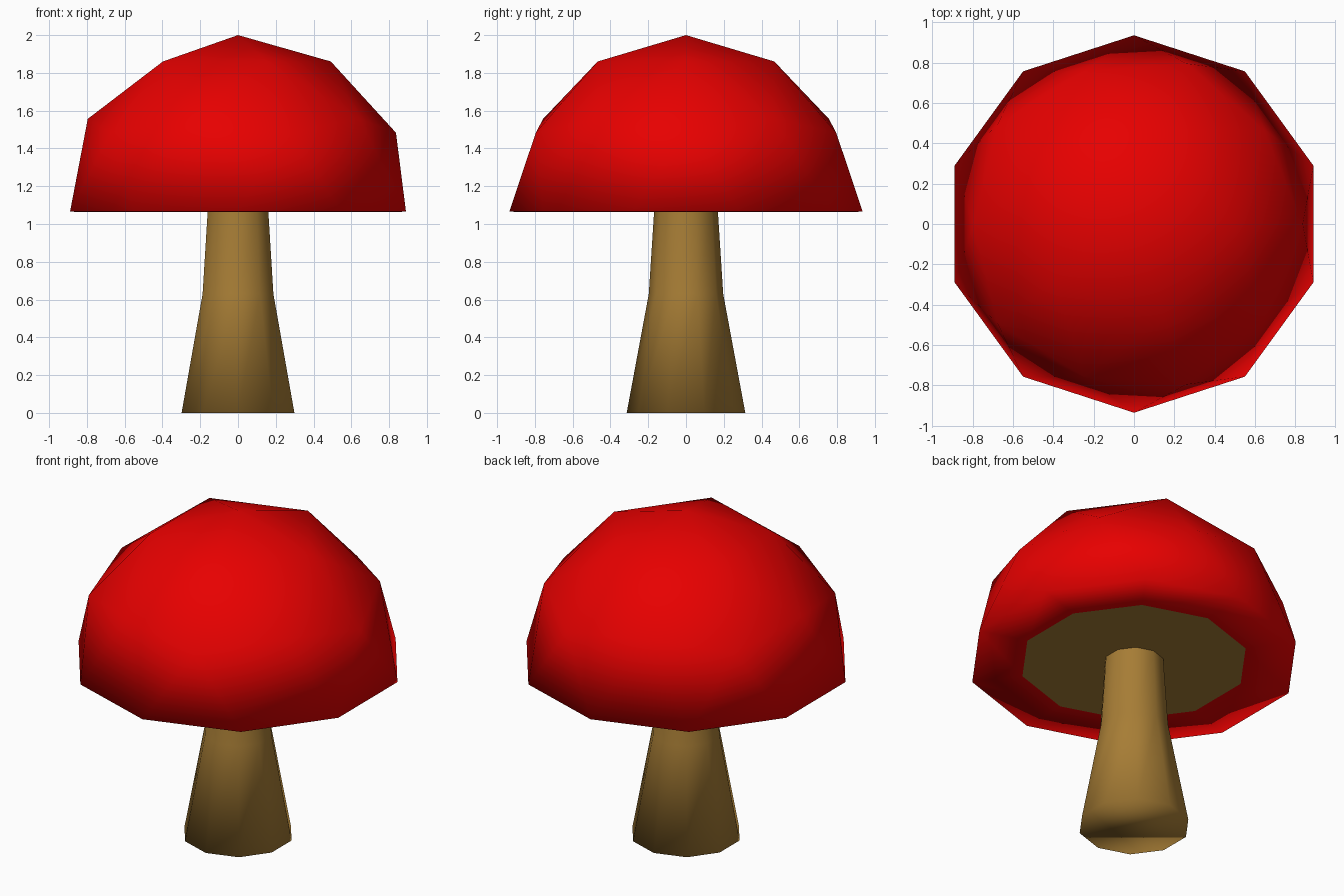
import bpy, bmesh, math

if "Cube" in bpy.data.objects:
    bpy.data.objects.remove(bpy.data.objects["Cube"])

CAP_R = 0.935                   # cap radius and height
RIM_Z = 2.0 - CAP_R             # cap rim height
GILL_Z, GILL_R = RIM_Z - 0.002, 0.645   # underside disc


def material(name, rgb):
    m = bpy.data.materials.new(name)
    m.diffuse_color = (*rgb, 1.0)
    m.use_nodes = True
    m.node_tree.nodes["Principled BSDF"].inputs["Base Color"].default_value = m.diffuse_color
    return m


def finish(bm, name, mat, smooth):
    bmesh.ops.recalc_face_normals(bm, faces=bm.faces)
    for f in bm.faces:
        f.smooth = smooth
    me = bpy.data.meshes.new(name)
    bm.to_mesh(me)
    bm.free()
    me.materials.append(mat)
    ob = bpy.data.objects.new(name, me)
    bpy.context.collection.objects.link(ob)
    return ob


def ring(bm, r, z, n=10):
    # ten-sided ring with a corner on the y axis
    return [bm.verts.new((r * math.cos(math.radians(18) + math.tau * i / n),
                          r * math.sin(math.radians(18) + math.tau * i / n), z))
            for i in range(n)]


red = material("red", (0.8, 0.0, 0.0))
brown = material("brown", (0.385, 0.205, 0.036))

# Cap: upper half of a faceted ball with a flat lip folded in underneath
bm = bmesh.new()
bmesh.ops.create_icosphere(bm, subdivisions=2, radius=CAP_R)
bmesh.ops.delete(bm, geom=[v for v in bm.verts if v.co.z < -0.01], context='VERTS')
for v in bm.verts:
    v.co.z += RIM_Z
rim = [e for e in bm.edges if e.is_boundary]
lip = bmesh.ops.extrude_edge_only(bm, edges=rim)["geom"]
for v in (g for g in lip if isinstance(g, bmesh.types.BMVert)):
    v.co.x *= GILL_R / CAP_R
    v.co.y *= GILL_R / CAP_R
    v.co.z = GILL_Z
finish(bm, "cap", red, True)

# Flat gill disc under the cap, facing down
bm = bmesh.new()
bm.faces.new(ring(bm, GILL_R, GILL_Z))
gills = finish(bm, "gill_disc", brown, False)
if gills.data.polygons[0].normal.z > 0:
    gills.data.flip_normals()

# Stem: flared at the foot
bm = bmesh.new()
rings = [ring(bm, r, z) for r, z in ((0.314, 0.0), (0.197, 0.63), (0.169, GILL_Z))]
for a, b in zip(rings, rings[1:]):
    for i in range(10):
        j = (i + 1) % 10
        bm.faces.new((a[i], a[j], b[j], b[i]))
bm.faces.new(rings[0][::-1])
finish(bm, "stem", brown, True)
